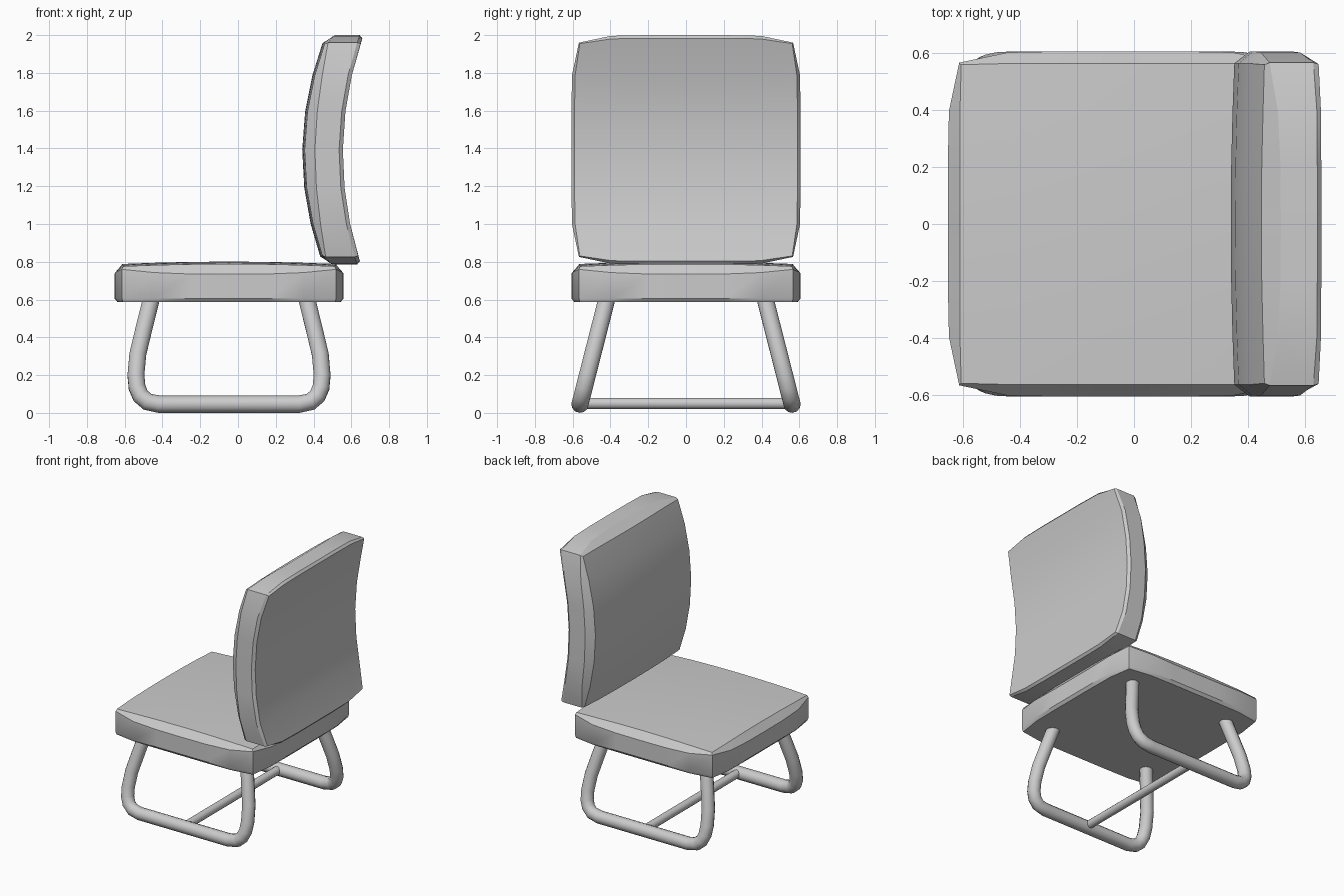
import bpy, bmesh, math

if "Cube" in bpy.data.objects:
    bpy.data.objects.remove(bpy.data.objects["Cube"])

ST = [-1, -0.7, -0.36, 0, 0.36, 0.7, 1]   # grid stations across a cushion
N = len(ST)
BULGE = {1: 0.0, 0.7: 0.036, 0.36: 0.04, 0: 0.04}


def smooth(ob, angle=30):
    bpy.ops.object.select_all(action='DESELECT')
    ob.select_set(True)
    bpy.context.view_layer.objects.active = ob
    bpy.ops.object.shade_smooth_by_angle(angle=math.radians(angle))


def cushion(name, place):
    """Square pad with bulged sides and a domed face; place maps (u, v, w) to world."""
    bm = bmesh.new()
    # half size, share of side bulge, height for each layer
    layers = [(0.562, 0.7, 0.0), (0.567, 1.0, 0.02), (0.567, 1.0, 0.148), (0.56, 0.12, 0.19)]
    verts = {}
    for k, (half, share, h) in enumerate(layers):
        for i, s in enumerate(ST):
            for j, t in enumerate(ST):
                edge_s, edge_t = abs(s) == 1, abs(t) == 1
                if k in (1, 2) and not (edge_s or edge_t):
                    continue
                u, v, w = s * half, t * half, h
                if edge_s:
                    u += s * share * BULGE[abs(t)]
                if edge_t:
                    v += t * share * BULGE[abs(s)]
                if k == 3:
                    w += 0.025 * (1 - (s * s + t * t) / 2)
                if k == 2:
                    along = abs(t) if edge_s else abs(s)
                    w += 0.026 * along ** 3
                verts[i, j, k] = bm.verts.new(place(u, v, w))
    m = N - 1
    for k in (0, 3):
        for i in range(m):
            for j in range(m):
                bm.faces.new([verts[a, b, k] for a, b in
                              ((i, j), (i + 1, j), (i + 1, j + 1), (i, j + 1))])
    ring = ([(i, 0) for i in range(m)] + [(m, j) for j in range(m)] +
            [(i, m) for i in range(m, 0, -1)] + [(0, j) for j in range(m, 0, -1)])
    for k in range(3):
        for a, b in zip(ring, ring[1:] + ring[:1]):
            bm.faces.new([verts[(*a, k)], verts[(*b, k)], verts[(*b, k + 1)], verts[(*a, k + 1)]])
    bmesh.ops.recalc_face_normals(bm, faces=bm.faces)
    me = bpy.data.meshes.new(name)
    bm.to_mesh(me)
    bm.free()
    ob = bpy.data.objects.new(name, me)
    bpy.context.collection.objects.link(ob)
    smooth(ob)


CX = -0.0475
# seat pad
cushion("seat", lambda u, v, w: (u + CX, v, 0.586 + w))
# backrest: the same pad stood upright and bowed forward
cushion("backrest", lambda u, v, w: (0.555 + 0.1 * ((u + 0.02) / 0.6) ** 2 - w, v, 1.393 + u))

# sled legs: bent tubes leaning outwards
half_path = [(0.405, 0.63), (0.452, 0.44), (0.483, 0.31), (0.493, 0.2),
             (0.487, 0.135), (0.468, 0.09), (0.432, 0.059), (0.37, 0.046)]
path = [(-x, z) for x, z in half_path] + half_path[::-1]
for side, name in ((-1, "front_leg_loop"), (1, "rear_leg_loop")):
    cu = bpy.data.curves.new(name, 'CURVE')
    cu.dimensions = '3D'
    cu.bevel_depth = 0.046
    cu.bevel_resolution = 4
    cu.use_fill_caps = True
    sp = cu.splines.new('POLY')
    sp.points.add(len(path) - 1)
    for p, (x, z) in zip(sp.points, path):
        p.co = (x + CX, side * (0.573 - 0.255 * z), z, 1)
    sp.use_smooth = True
    bpy.context.collection.objects.link(bpy.data.objects.new(name, cu))

# crossbar joining the two floor rails
bpy.ops.mesh.primitive_cylinder_add(vertices=12, radius=0.03, depth=1.12,
                                    location=(CX, 0, 0.05), rotation=(math.pi / 2, 0, 0))
bar = bpy.context.object
bar.name = "crossbar"
smooth(bar, 40)
